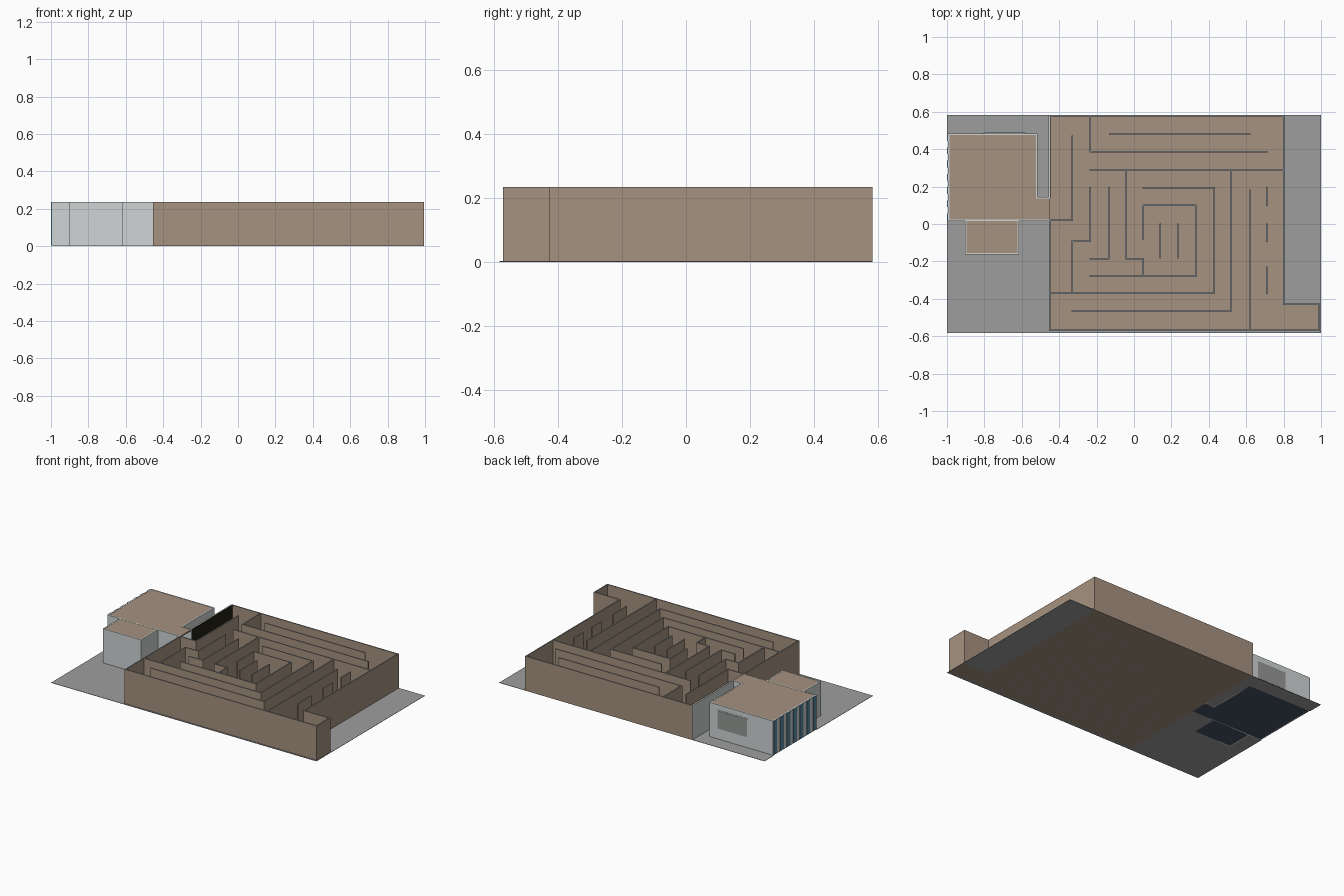
import bpy, bmesh

H = 0.235      # wall height
T = 0.008      # wall thickness


def material(name, r, g, b):
    lin = [(c / 255 / 12.92) if c < 10 else ((c / 255 + 0.055) / 1.055) ** 2.4 for c in (r, g, b)]
    m = bpy.data.materials.new(name)
    m.diffuse_color = (*lin, 1)
    return m


BROWN = material("brown", 166, 146, 128)
LIGHT = material("light_grey", 208, 213, 213)
GROUND = material("ground_grey", 158, 158, 158)
CAP = material("wall_cap_grey", 146, 156, 162)
NAVY = material("dark_navy", 68, 80, 100)
TEAL = material("teal_glass", 92, 138, 162)
GLASS = material("window_grey", 150, 152, 150)
DARK = material("dark_olive", 32, 33, 16)


def boxes(name, items, mat, cap=None):
    """One object made of boxes (x0, x1, y0, y1, z0, z1); cap colours the level faces."""
    bm = bmesh.new()
    for x0, x1, y0, y1, z0, z1 in items:
        vs = bmesh.ops.create_cube(bm, size=1)["verts"]
        for v in vs:
            v.co.x = x1 if v.co.x > 0 else x0
            v.co.y = y1 if v.co.y > 0 else y0
            v.co.z = z1 if v.co.z > 0 else z0
    bm.normal_update()
    if cap:
        for f in bm.faces:
            f.material_index = int(abs(f.normal.z) > 0.5)
    me = bpy.data.meshes.new(name)
    bm.to_mesh(me)
    bm.free()
    me.materials.append(mat)
    if cap:
        me.materials.append(cap)
    ob = bpy.data.objects.new(name, me)
    bpy.context.collection.objects.link(ob)
    return ob


def hwall(y, x0, x1):
    return (x0 - T / 2, x1 + T / 2, y - T / 2, y + T / 2, 0, H)


def vwall(x, y0, y1):
    return (x - T / 2, x + T / 2, y0 - T / 2, y1 + T / 2, 0, H)


# Floors: grey ground around a brown maze floor and a dark house floor
L, R, S, N = -0.45, 0.80, -0.573, 0.584
boxes("maze_floor", [(L, R, S, N, 0, 0.003), (R, 0.993, S, -0.43, 0, 0.003)], BROWN)
boxes("ground", [(-1, 1, -0.584, S, 0, 0.002), (R, 1, -0.43, N, 0, 0.002),
                 (0.993, 1, S, -0.43, 0, 0.002),
                 (-1, L, S, -0.16, 0, 0.002), (-1, -0.9, -0.16, 0.02, 0, 0.002),
                 (-0.62, L, -0.16, 0.02, 0, 0.002), (-0.52, L, 0.14, 0.48, 0, 0.002),
                 (-1, L, 0.48, N, 0, 0.002)], GROUND)
boxes("house_floor", [(-0.995, -0.52, 0.02, 0.48, 0, 0.004), (-0.52, L, 0.02, 0.14, 0, 0.004),
                      (-0.9, -0.62, -0.16, 0.02, 0, 0.004)], NAVY)

# Outer maze walls with the exit passage
boxes("outer_walls", [hwall(S + T / 2, L, 0.99), hwall(N - T / 2, L, R), vwall(R, -0.43, N - T / 2),
                      hwall(-0.43, R, 0.99), vwall(0.99, S + T / 2, -0.43),
                      vwall(L, S + T / 2, 0.02)], BROWN, CAP)

# Inner maze walls: (y, x0, x1) and (x, y0, y1)
horizontal = [(0.48, -0.13, 0.62), (0.385, -0.235, 0.71), (0.29, -0.235, R), (0.195, 0.05, 0.43),
              (0.10, 0.05, 0.33), (0.02, L, -0.33), (-0.093, -0.33, -0.235),
              (-0.187, -0.235, -0.135), (-0.187, -0.045, 0.05), (-0.28, -0.235, 0.33),
              (-0.37, L, 0.43), (-0.463, -0.33, 0.52)]
vertical = [(-0.33, 0.02, 0.47), (-0.235, 0.385, N - 0.01), (-0.235, -0.093, 0.195),
            (-0.135, -0.187, 0.195), (-0.045, -0.187, 0.29), (0.05, -0.08, 0.10),
            (0.05, -0.28, -0.187), (0.14, -0.18, 0), (0.235, -0.18, 0), (0.33, -0.28, 0.10),
            (0.43, -0.37, 0.195), (0.52, -0.463, 0.29), (0.62, -0.56, 0.18), (0.71, 0.10, 0.195),
            (0.71, -0.093, 0), (0.71, -0.37, -0.23), (-0.33, -0.37, -0.093)]
boxes("maze_walls", [hwall(*w) for w in horizontal] + [vwall(*w) for w in vertical], BROWN, CAP)

# House, porch and link walls
W = -0.995
boxes("house_walls", [hwall(0.48, W + T, -0.52), vwall(-0.52, 0.14, 0.48), hwall(0.14, -0.52, L),
                      hwall(0.02, W + T, L - T), vwall(W + T / 2, 0.02, 0.48),
                      vwall(L - T / 2, 0.14, N - T / 2)], LIGHT)
boxes("porch_walls", [vwall(-0.9, -0.16, 0.02), vwall(-0.62, -0.16, 0.02),
                      hwall(-0.16, -0.9, -0.62)], LIGHT)
boxes("maze_side_panel", [(L, L + 0.004, 0.14, N - T, 0.003, H)], DARK)

# Flat roofs just inside the wall tops
boxes("house_roof", [(W + T, -0.524, 0.024, 0.476, H - 0.01, H - 0.001),
                     (-0.524, L, 0.024, 0.136, H - 0.01, H - 0.001),
                     (-0.896, -0.624, -0.156, 0.016, H - 0.01, H - 0.001)], BROWN)

# Tall glass strips on the end wall
step = 0.46 / 13
boxes("glass_strips", [(W - 0.004, W, 0.02 + 2 * i * step, 0.02 + (2 * i + 1) * step, 0.004, H)
                       for i in range(7)], TEAL)

# Back window and its frame
boxes("window_frame", [(-0.806, -0.574, 0.484, 0.486, 0.069, 0.201)], LIGHT)
boxes("back_window", [(-0.80, -0.58, 0.484, 0.488, 0.075, 0.195)], GLASS)
